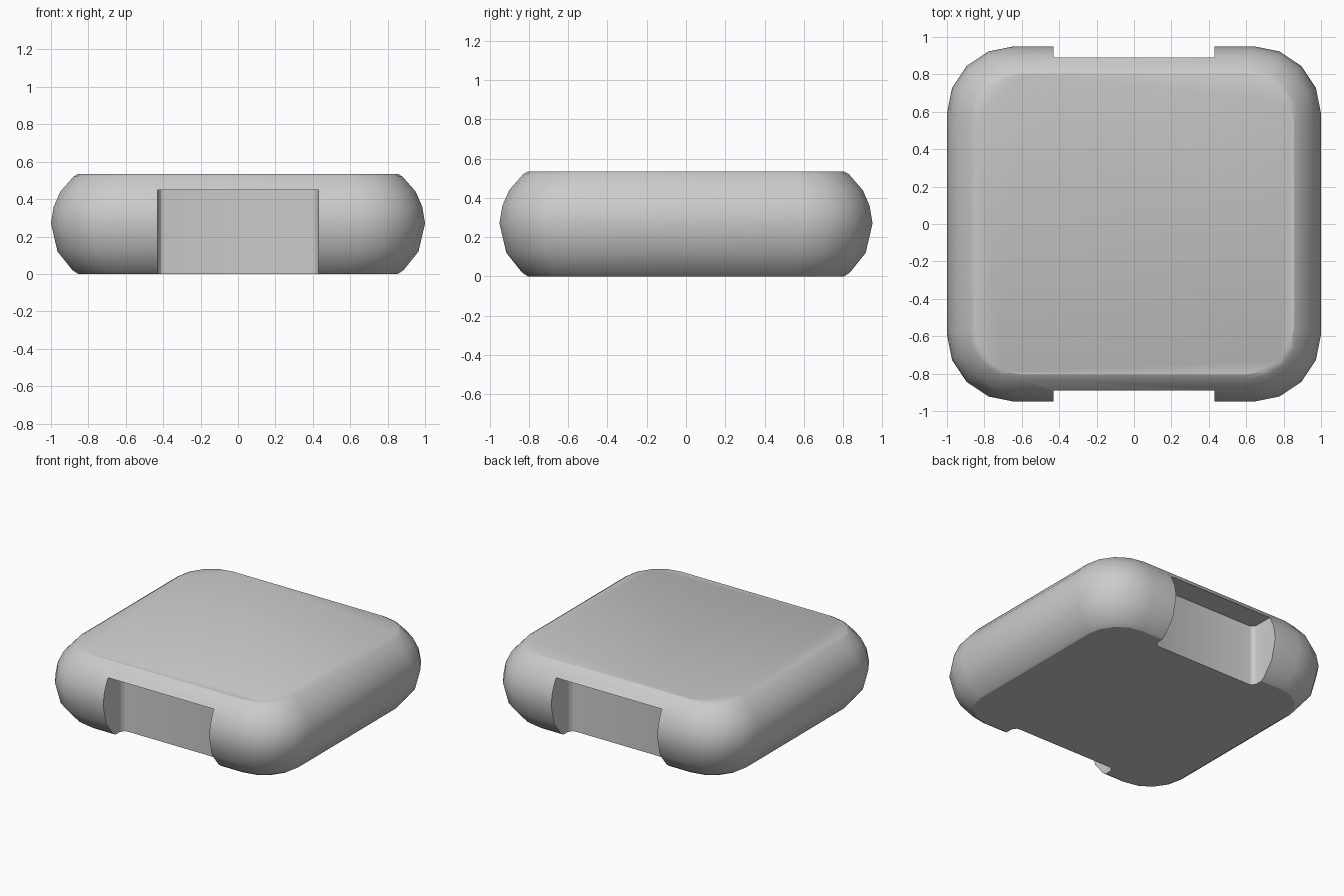
import bpy, bmesh, math

if "Cube" in bpy.data.objects:
    bpy.data.objects.remove(bpy.data.objects["Cube"], do_unlink=True)

HALF_X, HALF_Y, HEIGHT = 1.0, 0.95, 0.535
CORNER_STEPS = 4

grey = bpy.data.materials.new("neutral grey")
grey.use_nodes = True
grey.diffuse_color = (0.6, 0.6, 0.6, 1)
grey.node_tree.nodes["Principled BSDF"].inputs["Base Color"].default_value = (0.6, 0.6, 0.6, 1)


def rounded_outline(hx, hy, radius, steps):
    """Counter-clockwise rounded rectangle."""
    pts = []
    for q, (sx, sy) in enumerate([(1, 1), (-1, 1), (-1, -1), (1, -1)]):
        for i in range(steps + 1):
            a = (q + i / steps) * math.pi / 2
            pts.append((sx * (hx - radius) + radius * math.cos(a),
                        sy * (hy - radius) + radius * math.sin(a)))
    return pts


def loft(name, rings):
    """Skin a stack of equal rings and cap both ends."""
    bm = bmesh.new()
    loops = [[bm.verts.new((x, y, z)) for x, y in pts] for pts, z in rings]
    n = len(loops[0])
    for low, high in zip(loops, loops[1:]):
        for i in range(n):
            j = (i + 1) % n
            bm.faces.new((low[i], low[j], high[j], high[i]))
    bm.faces.new(loops[0][::-1])
    bm.faces.new(loops[-1])
    bmesh.ops.recalc_face_normals(bm, faces=bm.faces)
    mesh = bpy.data.meshes.new(name)
    bm.to_mesh(mesh)
    bm.free()
    mesh.materials.append(grey)
    obj = bpy.data.objects.new(name, mesh)
    bpy.context.collection.objects.link(obj)
    return obj


# Pillow-edged body: (inset, height) of each ring
profile = [(0.145, 0), (0.115, 0.02), (0.035, 0.12), (0, 0.27),
           (0.015, 0.36), (0.05, 0.44), (0.12, 0.52), (0.145, HEIGHT)]
body = loft("body", [
    (rounded_outline(HALF_X - d, HALF_Y - d, 0.36 - 0.75 * d, CORNER_STEPS), z)
    for d, z in profile])

# Front and back recesses, open below, with rounded inner corners
for name, side in (("front_recess", -1), ("back_recess", 1)):
    outline = rounded_outline(0.43, 0.2, 0.04, 3)
    outline = [(x, y + side * 0.92) for x, y in outline]
    cutter = loft(name, [(outline, -0.1), (outline, 0.45)])
    cutter.hide_render = True
    cut = body.modifiers.new(name, "BOOLEAN")
    cut.operation = "DIFFERENCE"
    cut.solver = "EXACT"
    cut.object = cutter
    bpy.context.view_layer.objects.active = body
    bpy.ops.object.modifier_apply(modifier=cut.name)
    bpy.data.objects.remove(cutter, do_unlink=True)

# Soft shell with crisp top, bottom and recess edges
bpy.ops.object.select_all(action="DESELECT")
body.select_set(True)
bpy.context.view_layer.objects.active = body
bpy.ops.object.shade_smooth_by_angle(angle=math.radians(30))
